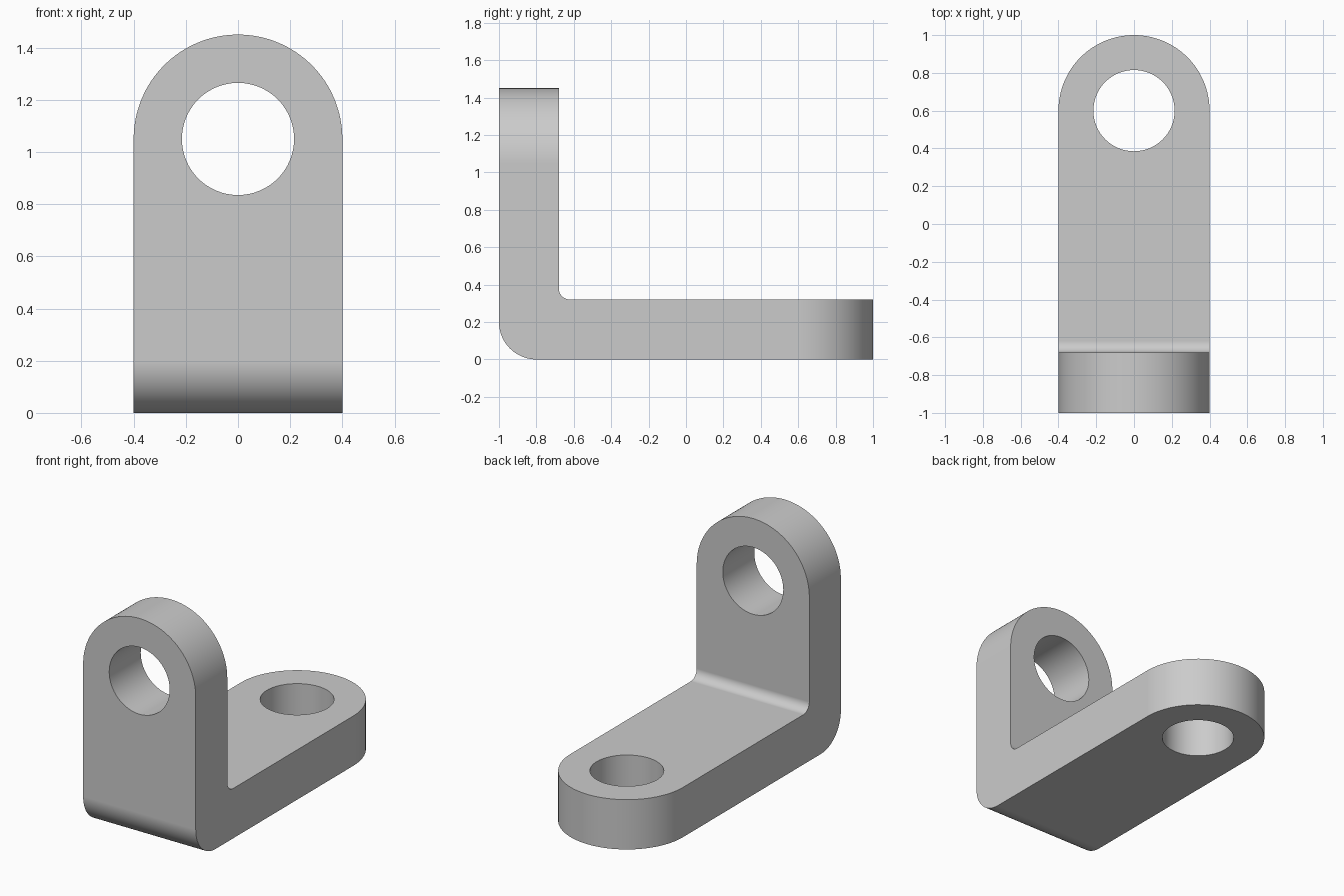
import bpy
import bmesh
from math import cos, sin, pi, radians
from mathutils import Vector

cube = bpy.data.objects.get("Cube")
if cube:
    bpy.data.objects.remove(cube, do_unlink=True)

HALF_W, THICK, TOP = 0.4, 0.32, 1.45
HOLE_R, OUTER_R, INNER_R = 0.215, 0.2, 0.06

grey = bpy.data.materials.new("plain grey")
grey.use_nodes = True
COLOUR = (0.6, 0.6, 0.6, 1)
grey.diffuse_color = COLOUR
grey.node_tree.nodes["Principled BSDF"].inputs["Base Color"].default_value = COLOUR


def arc(cx, cy, r, start, end, steps):
    """Points along an arc, angles in degrees."""
    angles = [radians(start + (end - start) * i / steps) for i in range(steps + 1)]
    return [(cx + r * cos(a), cy + r * sin(a)) for a in angles]


def prism(name, points, place, depth):
    """Extrude a 2D outline; place maps (u, v) to 3D."""
    bm = bmesh.new()
    face = bm.faces.new([bm.verts.new(place(u, v)) for u, v in points])
    moved = bmesh.ops.extrude_face_region(bm, geom=[face])["geom"]
    verts = [g for g in moved if isinstance(g, bmesh.types.BMVert)]
    bmesh.ops.translate(bm, verts=verts, vec=Vector(depth))
    bmesh.ops.recalc_face_normals(bm, faces=bm.faces)
    mesh = bpy.data.meshes.new(name)
    bm.to_mesh(mesh)
    bm.free()
    mesh.materials.append(grey)
    obj = bpy.data.objects.new(name, mesh)
    bpy.context.collection.objects.link(obj)
    return obj


def rounded_end(end):
    """Plate outline with a half-round end at height v = end."""
    return [(-HALF_W, -2), (HALF_W, -2)] + arc(0, end - HALF_W, HALF_W, 0, 180, 64)


def flat(u, v):
    return (u, v, -1)


def upright(u, v):
    return (u, -2, v)


# L-shaped side profile, made too wide and trimmed to the plate outlines
inner_y = -1 + THICK
profile = (arc(-1 + OUTER_R, OUTER_R, OUTER_R, 180, 270, 24)
           + [(1.1, 0), (1.1, THICK)]
           + arc(inner_y + INNER_R, THICK + INNER_R, INNER_R, 270, 180, 16)
           + [(inner_y, 1.6), (-1, 1.6)])
bracket = prism("angle_bracket", profile, lambda u, v: (-0.5, u, v), (1, 0, 0))

# Outline trims and bolt holes
up, back = (0, 0, 4), (0, 4, 0)
cutters = [
    (prism("base_outline", rounded_end(1), flat, up), "INTERSECT"),
    (prism("upright_outline", rounded_end(TOP), upright, back), "INTERSECT"),
    (prism("base_hole", arc(0, 1 - HALF_W, HOLE_R, 0, 354.375, 63), flat, up), "DIFFERENCE"),
    (prism("upright_hole", arc(0, TOP - HALF_W, HOLE_R, 0, 354.375, 63), upright, back), "DIFFERENCE"),
]
for cutter, operation in cutters:
    mod = bracket.modifiers.new(cutter.name, "BOOLEAN")
    mod.operation = operation
    mod.solver = "EXACT"
    mod.object = cutter

# Bake the cuts and drop the cutters
depsgraph = bpy.context.evaluated_depsgraph_get()
result = bpy.data.meshes.new_from_object(bracket.evaluated_get(depsgraph))
bracket.modifiers.clear()
bracket.data = result
for cutter, _ in cutters:
    bpy.data.objects.remove(cutter, do_unlink=True)

# Smooth curved walls, crisp rims
bpy.ops.object.select_all(action="DESELECT")
bracket.select_set(True)
bpy.context.view_layer.objects.active = bracket
bpy.ops.object.shade_smooth_by_angle(angle=radians(30))
weighted = bracket.modifiers.new("clean_shading", "WEIGHTED_NORMAL")
weighted.keep_sharp = True
